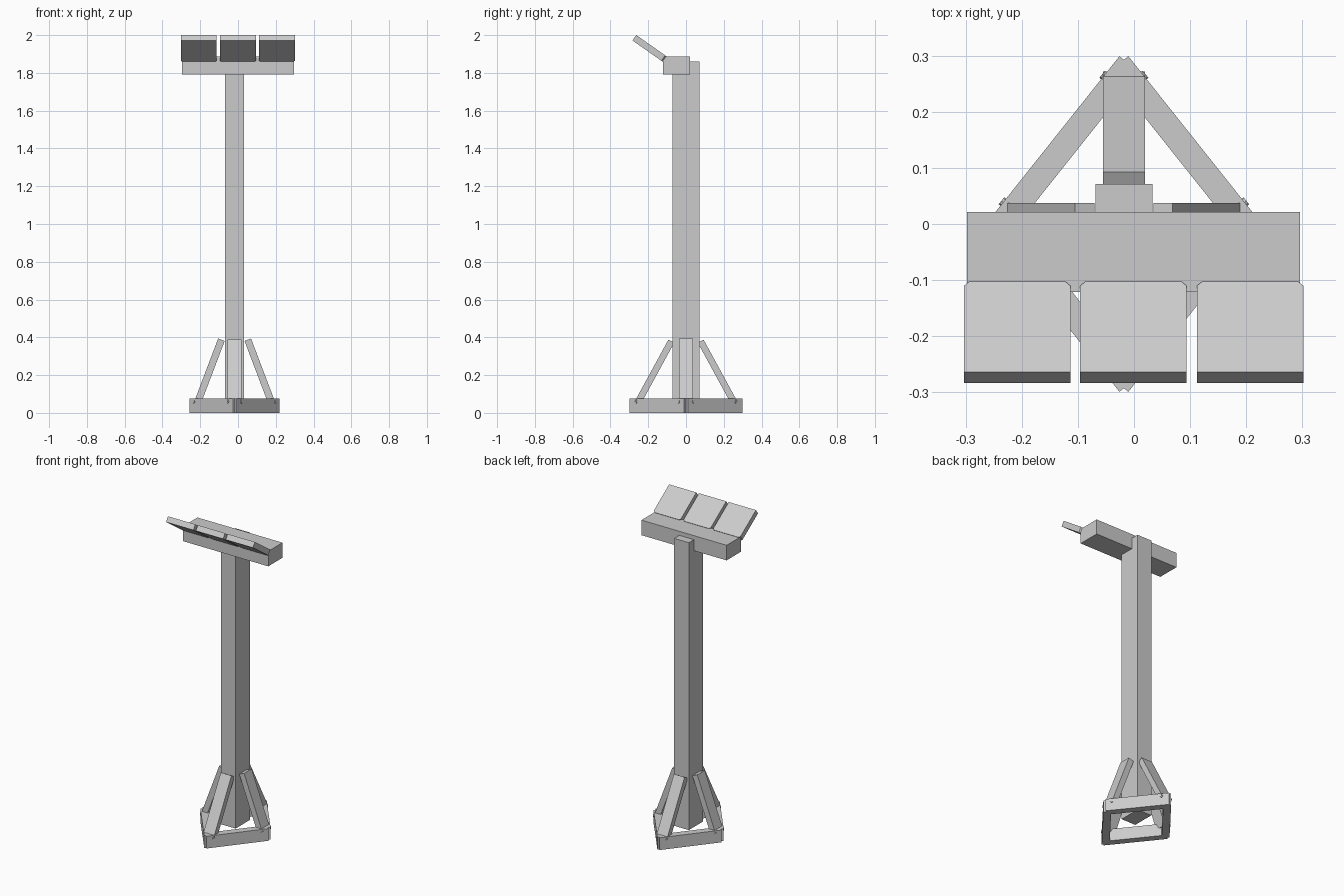
import bpy, bmesh
from mathutils import Vector, Matrix

cube = bpy.data.objects.get("Cube")
if cube:
    bpy.data.objects.remove(cube, do_unlink=True)

grey = bpy.data.materials.new("light grey")
grey.use_nodes = True
colour = (0.6, 0.6, 0.6, 1)
grey.diffuse_color = colour
grey.node_tree.nodes["Principled BSDF"].inputs["Base Color"].default_value = colour

MID = -0.018  # x centre of the post and its base


def finish(name, bm, matrix=Matrix()):
    bmesh.ops.recalc_face_normals(bm, faces=bm.faces)
    mesh = bpy.data.meshes.new(name)
    bm.to_mesh(mesh)
    bm.free()
    mesh.transform(matrix)
    mesh.materials.append(grey)
    obj = bpy.data.objects.new(name, mesh)
    bpy.context.collection.objects.link(obj)
    return obj


def axes(x, y, origin):
    """Placement with local x and y along the given directions."""
    x, y = Vector(x).normalized(), Vector(y).normalized()
    m = Matrix((x, y, x.cross(y))).transposed().to_4x4()
    m.translation = origin
    return m


def box(name, size, matrix):
    bm = bmesh.new()
    bmesh.ops.create_cube(bm, size=1)
    bmesh.ops.scale(bm, vec=size, verts=bm.verts)
    return finish(name, bm, matrix)


def prism(name, outline, depth, matrix):
    bm = bmesh.new()
    face = bm.faces.new([bm.verts.new((u, v, 0)) for u, v in outline])
    new = bmesh.ops.extrude_face_region(bm, geom=[face])["geom"]
    verts = [g for g in new if isinstance(g, bmesh.types.BMVert)]
    bmesh.ops.translate(bm, vec=(0, 0, depth), verts=verts)
    return finish(name, bm, matrix)


# Upright post and head beam
box("post", (0.102, 0.142, 1.81), Matrix.Translation((MID, 0, 0.955)))
box("head_beam", (0.593, 0.142, 0.095), Matrix.Translation((-0.001, -0.05, 1.838)))

# Tilted panels with clipped lower corners
W, L, C = 0.095, 0.196, 0.009
panel = [(-W + C, 0), (W - C, 0), (W, C), (W, L), (-W, L), (-W, C)]
for side, x in (("right", -0.208), ("middle", -0.001), ("left", 0.207)):
    place = axes((1, 0, 0), (0, -0.82, 0.575), (x, -0.123, 1.859))
    # the prism grows upward when its local z points up and back
    if place.col[2].z < 0:
        place = place @ Matrix.Diagonal((1, 1, -1, 1))
    prism(side + "_panel", panel, 0.035, place)

# Diamond base frame of four beams, with bolts on the outer faces
FRAME_H, FRAME_W = 0.077, 0.045
for sx, side in ((1, "left"), (-1, "right")):
    for sy, end in ((1, "back"), (-1, "front")):
        start = Vector((MID + sx * 0.008, sy * 0.299, FRAME_H / 2))
        stop = Vector((MID + sx * 0.238, sy * 0.01, FRAME_H / 2))
        along = (stop - start).normalized()
        out = Vector((sx * abs(along.y), sy * abs(along.x), 0))
        box(f"{end}_{side}_base_beam", ((stop - start).length, FRAME_W, FRAME_H),
            axes(along, out, (start + stop) / 2 - out * FRAME_W / 2))
        for i, t in enumerate((0.12, 0.9)):
            bm = bmesh.new()
            bmesh.ops.create_cone(bm, cap_ends=True, segments=8,
                                  radius1=0.008, radius2=0.008, depth=0.008)
            spot = start.lerp(stop, t) + Vector((0, 0, 0.02))
            turn = out.to_track_quat("Z", "Y").to_matrix().to_4x4()
            finish(f"{end}_{side}_bolt_{i + 1}", bm, Matrix.Translation(spot) @ turn)


# Sloping braces: outer edge runs from top to foot, measured out from the post
def brace(name, direction, top, foot, thick):
    d = Vector(direction)
    base = Vector((MID, 0, 0))
    a = base + d * top[0] + Vector((0, 0, top[1]))
    b = base + d * foot[0] + Vector((0, 0, foot[1]))
    along = (b - a).normalized()
    across = Vector((0, 0, 1)).cross(d)
    normal = along.cross(across)
    if normal.dot(d) < 0:
        normal.negate()
    box(name, ((b - a).length, 0.075, thick),
        axes(along, across, (a + b) / 2 - normal * thick / 2))


for s, side, end in ((1, "left", "back"), (-1, "right", "front")):
    brace(end + "_brace", (0, s, 0), (0.093, 0.388), (0.272, 0.06), 0.035)
    brace(side + "_brace", (s, 0, 0), (0.087, 0.394), (0.213, 0.062), 0.037)
